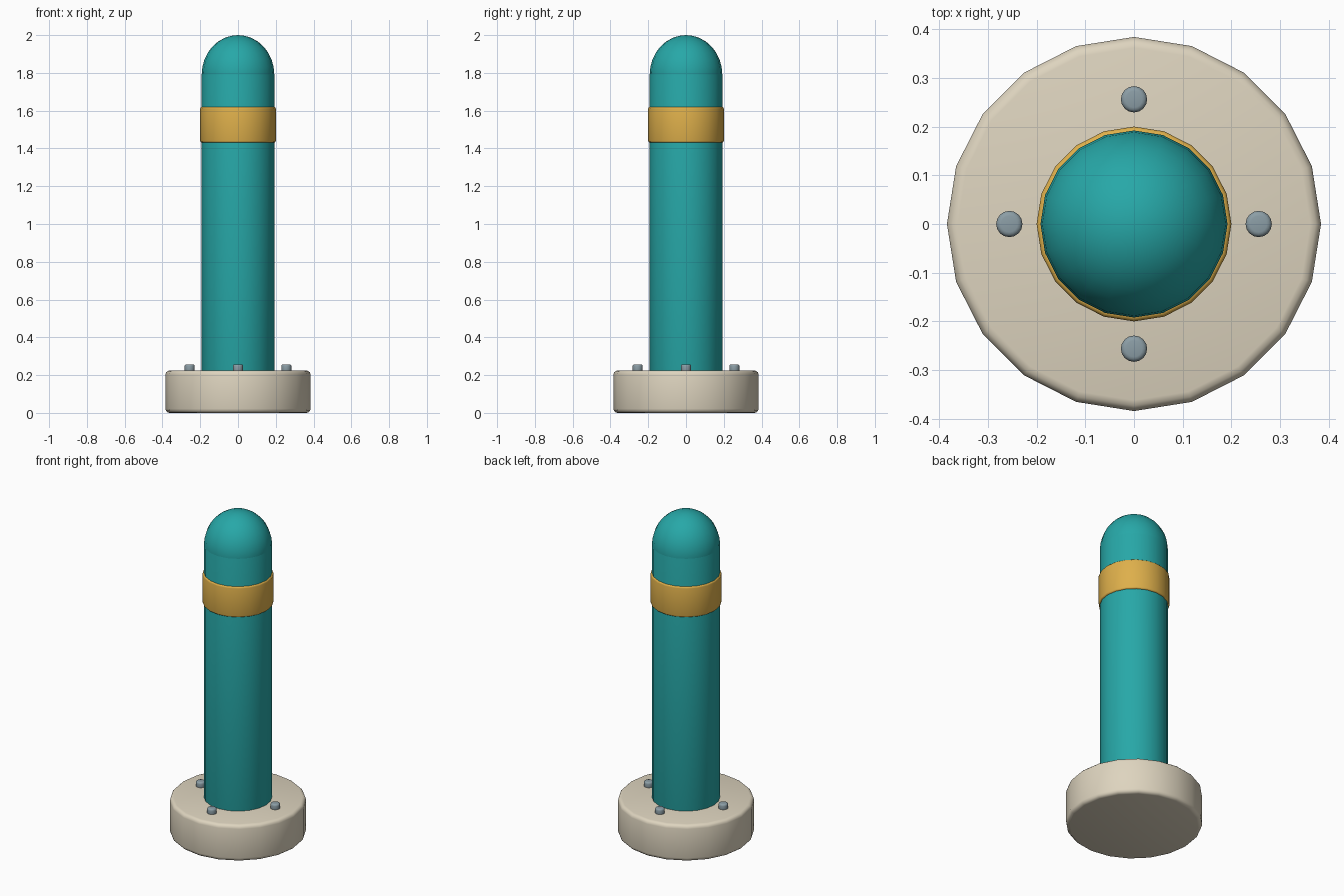
import bpy
from math import radians, cos, sin, pi

cube = bpy.data.objects.get("Cube")
if cube:
    bpy.data.objects.remove(cube, do_unlink=True)


def material(name, rgb):
    mat = bpy.data.materials.new(name)
    mat.use_nodes = True
    mat.diffuse_color = (*rgb, 1)
    mat.node_tree.nodes["Principled BSDF"].inputs["Base Color"].default_value = (*rgb, 1)
    return mat


teal = material("teal", (0.02, 0.39, 0.39))
gold = material("gold", (0.73, 0.43, 0.07))
stone = material("warm stone", (0.73, 0.66, 0.52))
steel = material("grey steel", (0.26, 0.34, 0.38))


def finish(obj, name, mat):
    obj.name = name
    obj.data.materials.append(mat)
    bpy.ops.object.shade_smooth_by_angle(angle=radians(40))
    return obj


def drum(name, mat, radius, bottom, top, bevel, sides=20, x=0, y=0):
    """Upright cylinder with softened rims."""
    bpy.ops.mesh.primitive_cylinder_add(
        vertices=sides, radius=radius, depth=top - bottom,
        location=(x, y, (bottom + top) / 2))
    obj = bpy.context.object
    if bevel:
        mod = obj.modifiers.new("soft rim", "BEVEL")
        mod.width = bevel
        mod.segments = 3
        mod.limit_method = "ANGLE"
        mod.angle_limit = radians(40)
        bpy.ops.object.modifier_apply(modifier=mod.name)
    return finish(obj, name, mat)


# Foot, column and collar
drum("base", stone, 0.384, 0, 0.225, 0.022)
drum("column", teal, 0.192, 0.2, 1.8, 0.008)
drum("collar", gold, 0.2, 1.43, 1.62, 0.01)

# Rounded cap
bpy.ops.mesh.primitive_uv_sphere_add(segments=20, ring_count=16, radius=0.192,
                                     location=(0, 0, 1.792))
bpy.context.object.scale.z = 0.208 / 0.192
finish(bpy.context.object, "dome_cap", teal)

# Four anchor bolts around the foot
for i, side in enumerate(("left", "back", "right", "front")):
    a = i * pi / 2
    drum("bolt_" + side, steel, 0.027, 0.215, 0.257, 0.01, 16,
         0.256 * cos(a), 0.256 * sin(a))
